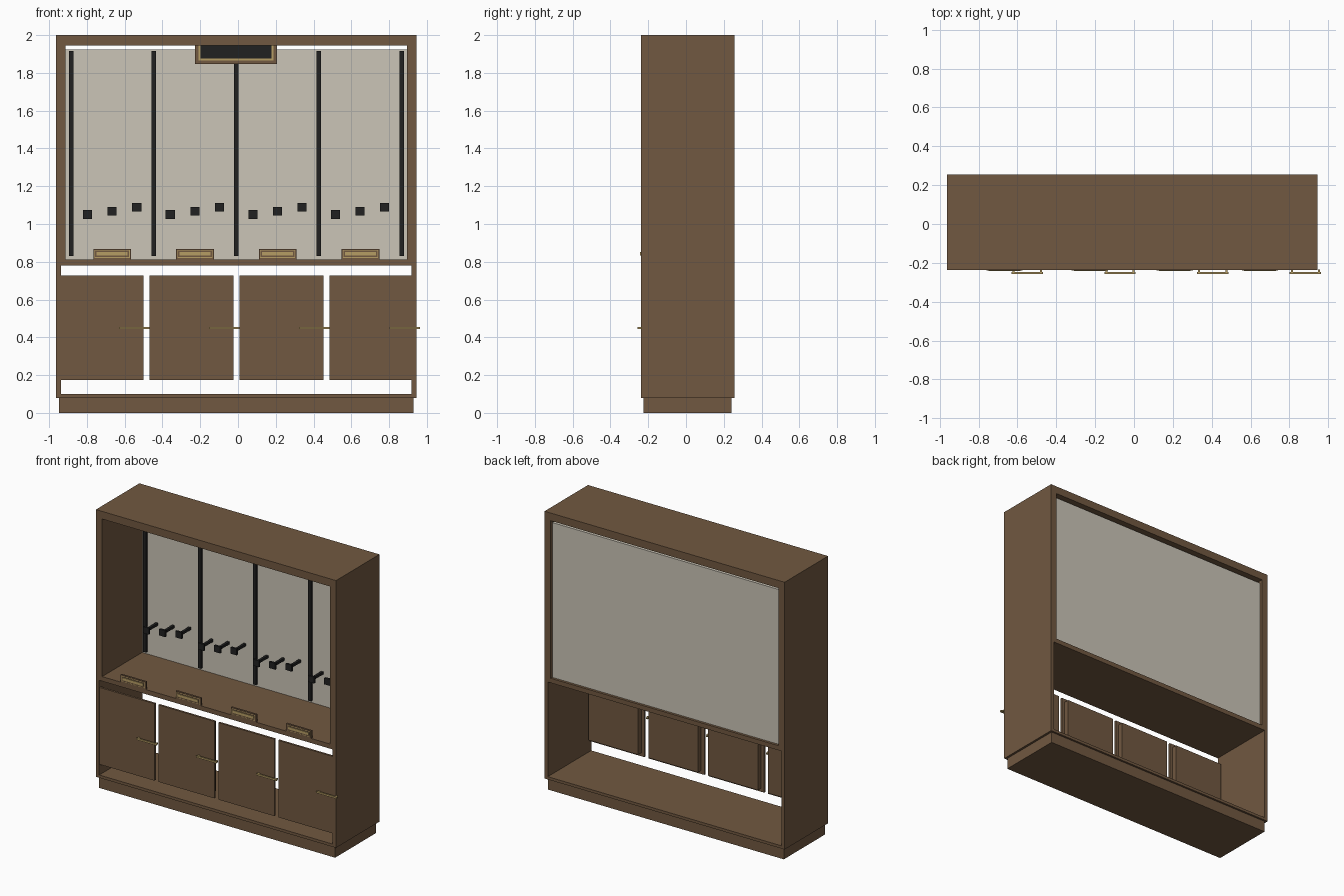
import bpy


def material(name, col):
    m = bpy.data.materials.new(name)
    m.diffuse_color = (*col, 1)
    return m


WOOD = material("brown_wood", (0.165, 0.098, 0.052))
PANEL = material("pale_stone", (0.60, 0.56, 0.475))
BLACK = material("matte_black", (0.015, 0.015, 0.015))
GOLD = material("brass", (0.47, 0.34, 0.13))


def boxes(name, mat, *spans):
    """One object made of boxes given as (x0, x1, y0, y1, z0, z1)."""
    verts, faces = [], []
    for x0, x1, y0, y1, z0, z1 in spans:
        n = len(verts)
        verts += [(x, y, z) for x in (x0, x1) for y in (y0, y1) for z in (z0, z1)]
        for f in ((0, 1, 3, 2), (4, 6, 7, 5), (0, 4, 5, 1),
                  (2, 3, 7, 6), (0, 2, 6, 4), (1, 5, 7, 3)):
            faces.append([n + i for i in f])
    me = bpy.data.meshes.new(name)
    me.from_pydata(verts, [], faces)
    me.materials.append(mat)
    ob = bpy.data.objects.new(name, me)
    bpy.context.collection.objects.link(ob)
    return ob


# Overall carcass extents
L, R, F, B = -0.963, 0.945, -0.237, 0.256
CX = (L + R) / 2

# Carcass
boxes("plinth", WOOD, (L + .016, R - .016, F + .013, B - .014, 0, .08))
boxes("bottom_board", WOOD, (L, R, F, B, .08, .10))
boxes("lower_side_walls", WOOD, (L, L + .026, F, B, .10, .795),
      (R - .026, R, F, B, .10, .795))
boxes("upper_side_walls", WOOD, (L, L + .049, F, B, .795, 1.945),
      (R - .049, R, F, B, .795, 1.945))
boxes("counter", WOOD, (L + .026, R - .026, F, B, .78, .813))
boxes("top_board", WOOD, (L, R, F, B, 1.945, 2.0))

# Back wall with vertical black rails
boxes("back_panel", PANEL, (L + .051, R - .051, .218, .238, .813, 1.925))
for i in range(5):
    x = CX + (i - 2) * .4375
    boxes(f"rail_{i + 1}", BLACK, (x - .012, x + .012, .2, .218, .83, 1.915))

# Header sign: frame, brass trim, dark face
sx, sw = -.0105, .2175
boxes("sign_frame", WOOD, (sx - sw, sx + sw, .172, .2, 1.848, 1.866),
      (sx - sw, sx - sw + .02, .172, .2, 1.866, 1.945),
      (sx + sw - .02, sx + sw, .172, .2, 1.866, 1.945))
tw = sw - .02
boxes("sign_trim", GOLD, (sx - tw, sx + tw, .175, .198, 1.866, 1.876),
      (sx - tw, sx - tw + .009, .175, .198, 1.876, 1.945),
      (sx + tw - .009, sx + tw, .175, .198, 1.876, 1.945))
boxes("sign_face", BLACK, (sx - tw + .009, sx + tw - .009, .182, .198, 1.876, 1.945))

for bay in range(4):
    # Rising row of three pegs with square front plates
    for j, z in enumerate((1.05, 1.067, 1.088)):
        x = -.796 + bay * .4375 + j * .13
        boxes(f"peg_{bay + 1}_{j + 1}", BLACK,
              (x - .024, x + .024, .09, .105, z - .023, z + .023),
              (x - .009, x + .009, .105, .218, z - .009, z + .009))

    # Small label plate with brass strip on the counter edge
    x = -.666 + bay * .438
    boxes(f"label_plate_{bay + 1}", WOOD, (x - .1, x + .1, F - .001, F + .013, .812, .868))
    boxes(f"label_strip_{bay + 1}", GOLD, (x - .082, x + .082, F - .006, F, .834, .852))
    boxes(f"label_border_{bay + 1}", GOLD,
          (x - .093, x + .093, F - .002, F, .859, .862),
          (x - .093, x + .093, F - .002, F, .821, .824),
          (x - .093, x - .090, F - .002, F, .824, .859),
          (x + .090, x + .093, F - .002, F, .824, .859))

    # Door: thin front slab with inset backing
    d = -.944 + bay * .476
    d0, d1 = max(d, L + .024), min(d + .444, R - .024)
    boxes(f"door_{bay + 1}", WOOD, (d0, d1, F + .003, F + .018, .175, .728),
          (d + .025, d + .419, F + .018, F + .055, .20, .703))

    # Bar handle with two standoffs
    h0 = -.63 + bay * .477
    h1 = h0 + .162
    boxes(f"handle_{bay + 1}", GOLD,
          (h0, h1, -.258, -.247, .444, .456),
          (h0 + .006, h0 + .016, -.247, F + .004, .445, .455),
          (h1 - .016, h1 - .006, -.247, F + .004, .445, .455))
